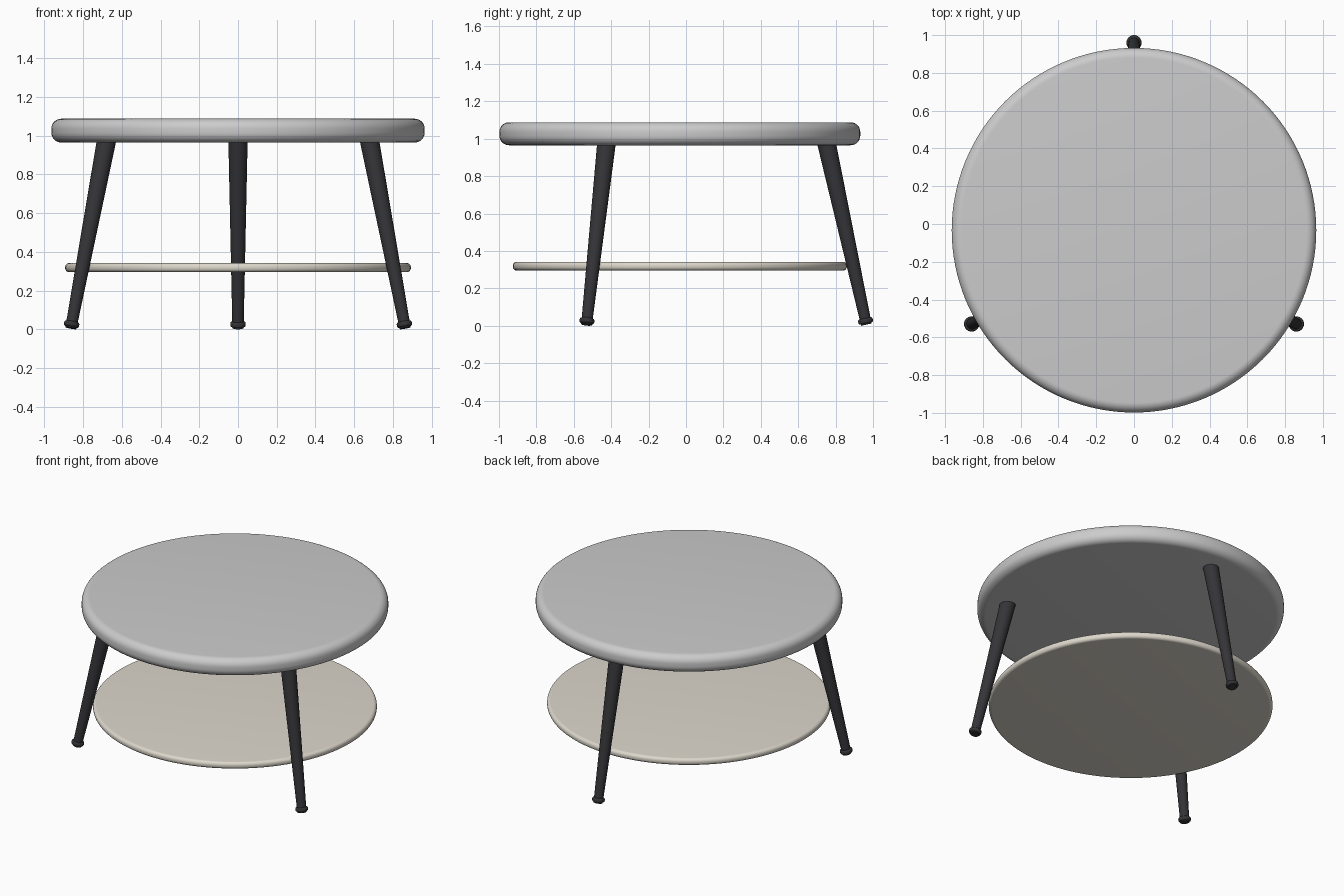
import bpy, bmesh
from math import radians, cos, sin
from mathutils import Vector

if "Cube" in bpy.data.objects:
    bpy.data.objects.remove(bpy.data.objects["Cube"])

CY = -0.033          # centre of the round table in y


def material(name, rgb):
    m = bpy.data.materials.new(name)
    m.diffuse_color = (*rgb, 1)
    m.use_nodes = True
    m.node_tree.nodes["Principled BSDF"].inputs["Base Color"].default_value = m.diffuse_color
    return m


dark = material("dark_metal", (0.035, 0.035, 0.04))
cream = material("cream", (0.72, 0.68, 0.60))


def rod(name, a, b, r_a, r_b, sides, bevel=0, mat=None):
    """Tapered round solid from point a to point b with optional rounded rims."""
    a, b = Vector(a), Vector(b)
    axis = b - a
    bm = bmesh.new()
    bmesh.ops.create_cone(bm, cap_ends=True, segments=sides,
                          radius1=r_a, radius2=r_b, depth=axis.length)
    if bevel:
        rims = [e for e in bm.edges if abs(e.verts[0].co.z - e.verts[1].co.z) < 1e-6]
        bmesh.ops.bevel(bm, geom=rims, offset=bevel, segments=8, profile=0.5,
                        affect='EDGES', clamp_overlap=True)
    me = bpy.data.meshes.new(name)
    bm.to_mesh(me)
    bm.free()
    ob = bpy.data.objects.new(name, me)
    bpy.context.collection.objects.link(ob)
    ob.location = (a + b) / 2
    ob.rotation_euler = axis.to_track_quat('Z', 'Y').to_euler()
    if mat:
        me.materials.append(mat)
    bpy.ops.object.select_all(action='DESELECT')
    ob.select_set(True)
    bpy.context.view_layer.objects.active = ob
    bpy.ops.object.shade_smooth_by_angle(angle=radians(35))
    return ob


# Thick top and thin lower shelf
rod("table_top", (0, CY, 0.965), (0, CY, 1.088), 0.965, 0.965, 128, 0.052)
rod("lower_shelf", (0, CY, 0.295), (0, CY, 0.342), 0.893, 0.893, 128, 0.021, cream)

# Three splayed, tapered legs with disc feet
for name, deg in (("back", 90), ("left", 210), ("right", 330)):
    out = Vector((cos(radians(deg)), sin(radians(deg)), 0))

    def on_axis(z):
        return Vector((0, CY, z)) + out * (0.993 - 0.2195 * (z - 0.026))

    rod(name + "_leg", on_axis(0.006), on_axis(0.985), 0.029, 0.05, 32, 0, dark)
    rod(name + "_foot", on_axis(0.012), on_axis(0.040), 0.04, 0.04, 32, 0.011, dark)
